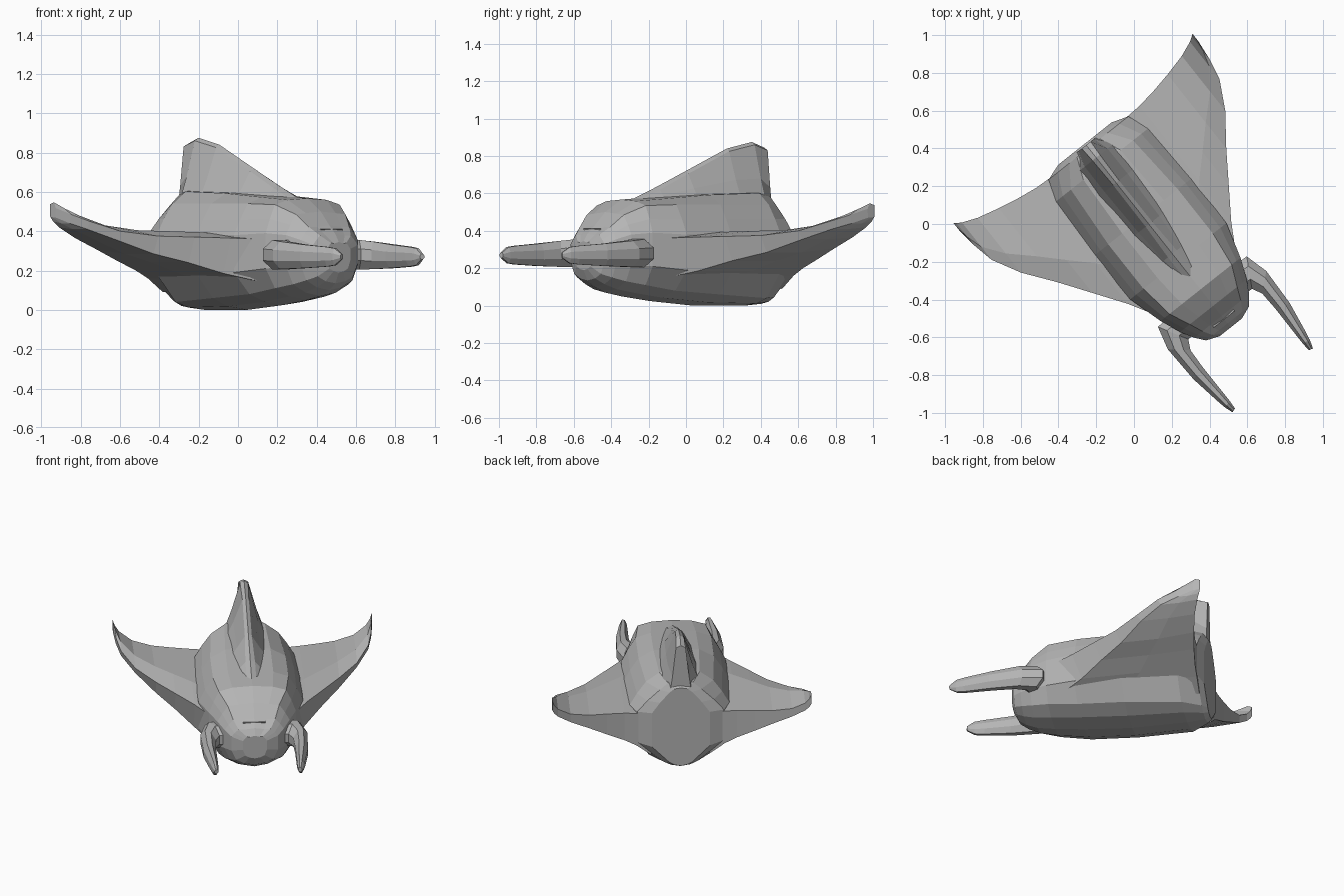
import bpy, bmesh, math

# One plain grey for the whole model
grey = bpy.data.materials.new("plain grey")
grey.diffuse_color = (0.46, 0.46, 0.46, 1)
HEADING = math.radians(38.4)          # the model points diagonally


def loft(name, rings, mirror=False):
    """Skin closed rings of (side, forward, height) points and cap both ends."""
    bm = bmesh.new()
    rows = [[bm.verts.new((s, -f, z)) for s, f, z in ring] for ring in rings]
    n = len(rows[0])
    for a, b in zip(rows, rows[1:]):
        for i in range(n):
            j = (i + 1) % n
            bm.faces.new((a[i], a[j], b[j], b[i]))
    bm.faces.new(rows[0])
    bm.faces.new(rows[-1])
    bmesh.ops.recalc_face_normals(bm, faces=bm.faces)
    mesh = bpy.data.meshes.new(name)
    bm.to_mesh(mesh)
    bm.free()
    mesh.materials.append(grey)
    obj = bpy.data.objects.new(name, mesh)
    bpy.context.collection.objects.link(obj)
    obj.rotation_euler.z = HEADING
    obj.location = (0.048, 0.038, 0)
    if mirror:
        obj.modifiers.new("both sides", 'MIRROR')
    return obj


def symmetric(half, f):
    """Full ring from a half profile running top centre to bottom centre."""
    left = [(-s, z) for s, z in half[-2:0:-1]]
    return [(s, f, z) for s, z in half + left]


# Body: forward, top/middle/belly half widths,
# heights of top, shoulder, wing line, lower side, belly edge, bottom
body = [
    (-.495, .07, .18, .07, .56, .53, .39, .16, .05, .025),
    (-.465, .13, .27, .11, .59, .535, .39, .18, .045, .01),
    (-.35, .21, .31, .19, .61, .54, .385, .18, .04, .0),
    (.00, .235, .33, .225, .60, .54, .38, .18, .06, .0),
    (.30, .235, .325, .225, .58, .54, .38, .19, .08, .025),
    (.49, .21, .27, .21, .567, .535, .39, .21, .11, .05),
    (.60, .16, .225, .18, .50, .485, .38, .22, .13, .07),
    (.67, .13, .185, .15, .43, .42, .355, .23, .15, .10),
    (.72, .10, .145, .115, .385, .378, .33, .235, .17, .135),
    (.747, .05, .075, .06, .345, .34, .31, .25, .21, .19),
]
rings = []
for f, wt, wm, wb, zt, zs, zw, zl, zb, z0 in body:
    half = [(0, zt), (wt * .6, zt - .008), (wt, zs),
            (wt * .45 + wm * .55, zs * .5 + zw * .5), (wm, zw), (wm, zl),
            (wb, zb), (wb * .55, z0 + (zb - z0) * .3), (0, z0)]
    rings.append(symmetric(half, f))
loft("body", rings)

# Wings: side, leading edge, trailing edge, front and rear underside, upper side
wing = [
    (.18, .56, -.465, .13, .09, .37),
    (.275, .44, -.468, .155, .16, .38),
    (.35, .31, -.472, .185, .20, .385),
    (.46, .15, -.488, .24, .25, .39),
    (.57, -.01, -.51, .285, .305, .395),
    (.69, -.17, -.54, .355, .365, .42),
    (.77, -.32, -.572, .41, .42, .47),
    (.795, -.44, -.588, .44, .45, .505),
    (.807, -.55, -.597, .47, .475, .537),
]
rings = []
for s, lead, trail, lo, back, hi in wing:
    c = lead - trail
    rings.append([(s, lead, hi - .02), (s, lead - .35 * c, hi + .01),
                  (s, trail, hi), (s, trail, back),
                  (s, lead - .55 * c, lo), (s, lead - .08 * c, lo)])
loft("wings", rings, True)

# Head horns: inner side/forward, outer side/forward, half height, mid height
horn = [
    (.13, .655, .18, .50, .072, .28),
    (.215, .657, .30, .505, .075, .28),
    (.242, .71, .333, .63, .07, .277),
    (.247, .82, .325, .84, .06, .272),
    (.246, .985, .297, 1.01, .05, .27),
    (.246, 1.05, .287, 1.06, .043, .27),
    (.249, 1.098, .272, 1.105, .014, .27),
]
outline = [(0, .4), (.3, 1), (.7, 1), (1, .4), (1, -.4), (.7, -1), (.3, -1), (0, -.4)]
rings = [[(a + (c - a) * t, b + (d - b) * t, z + h * k) for t, k in outline]
         for a, b, c, d, h, z in horn]
loft("head_horns", rings, True)

# Back fin: forward, base height, top height, base and top half widths
fin = [
    (-.485, .50, .845, .07, .03),
    (-.40, .56, .875, .12, .025),
    (-.23, .57, .84, .125, .02),
    (.05, .57, .72, .11, .022),
    (.25, .56, .635, .08, .03),
    (.40, .55, .575, .05, .03),
]
rings = []
for f, zb, zt, wb, wt in fin:
    mid = wt + (wb - wt) * .55
    zm = zb + (zt - zb) * .38
    half = [(0, zt), (wt, zt - .015), (mid, zm), (wb, zb), (0, zb)]
    rings.append(symmetric(half, f))
loft("back_fin", rings)

# Small lip across the face
loft("face_lip", [[(s, .63, .414), (s, .692, .412), (s, .688, .4), (s, .63, .39)]
                  for s in (-.07, .07)])
